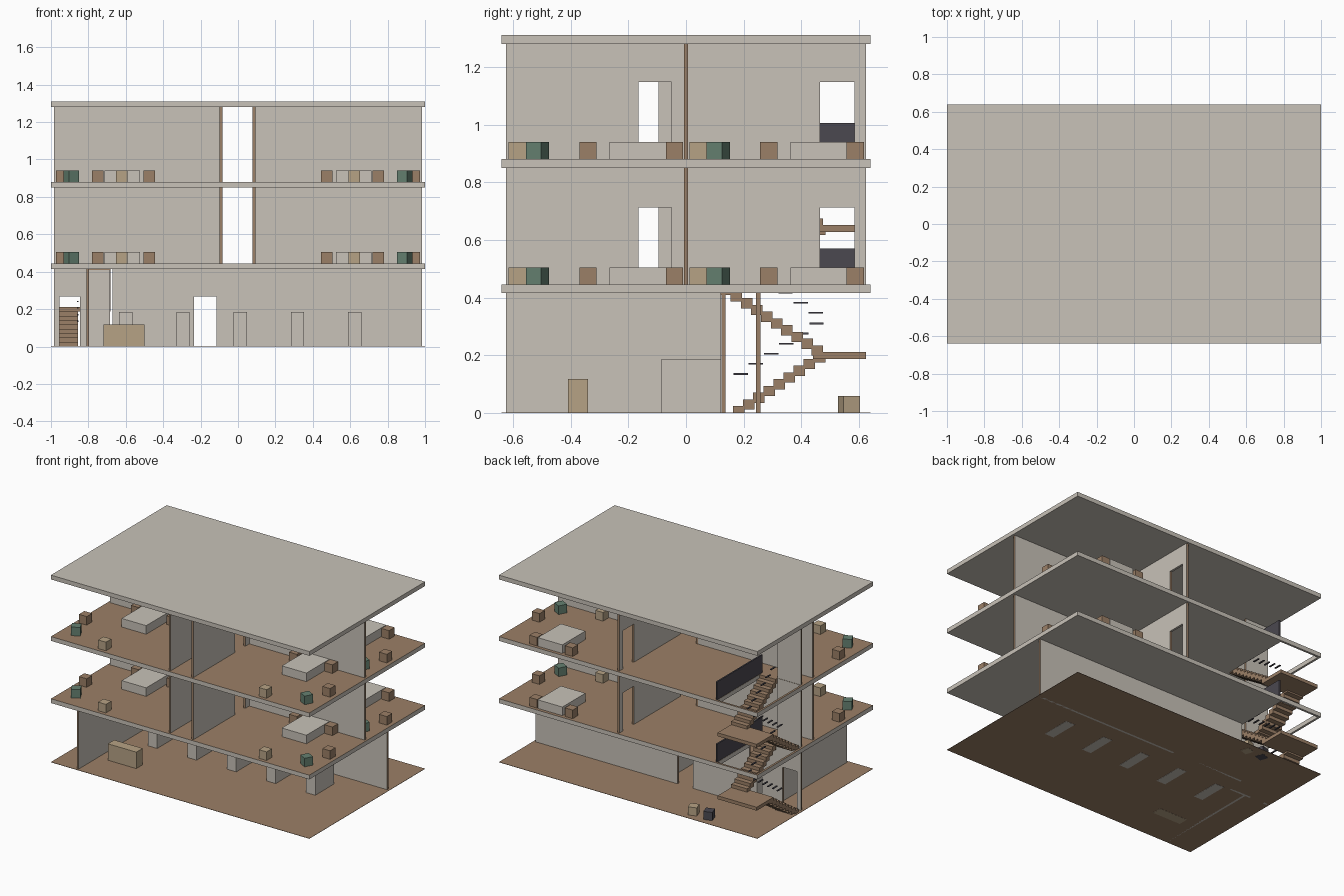
import bpy, bmesh, math
from mathutils import Matrix, Vector

cube = bpy.data.objects.get("Cube")
if cube:
    bpy.data.objects.remove(cube, do_unlink=True)


def material(name, rgb):
    m = bpy.data.materials.new(name)
    m.use_nodes = True
    m.diffuse_color = (*rgb, 1)
    m.node_tree.nodes["Principled BSDF"].inputs["Base Color"].default_value = (*rgb, 1)
    return m


GREY = material("warm grey", (0.58, 0.54, 0.48))
BROWN = material("wood brown", (0.33, 0.215, 0.135))
TAN = material("tan", (0.47, 0.365, 0.235))
GREEN = material("muted green", (0.13, 0.22, 0.165))
DARK = material("charcoal", (0.07, 0.065, 0.08))


def build(name, boxes, mats, rule=None):
    """One object from (x0, x1, y0, y1, z0, z1) boxes; rule(normal) picks a material index."""
    bm = bmesh.new()
    for x0, x1, y0, y1, z0, z1 in boxes:
        place = Matrix.Translation(((x0 + x1) / 2, (y0 + y1) / 2, (z0 + z1) / 2))
        size = Matrix.Diagonal((x1 - x0, y1 - y0, z1 - z0, 1))
        bmesh.ops.create_cube(bm, size=1, matrix=place @ size)
    bm.normal_update()
    if rule:
        for f in bm.faces:
            f.material_index = rule(f.normal)
    me = bpy.data.meshes.new(name)
    bm.to_mesh(me)
    bm.free()
    for m in mats:
        me.materials.append(m)
    ob = bpy.data.objects.new(name, me)
    bpy.context.collection.objects.link(ob)
    return ob


def cube_at(name, x, y, z, mat, size=0.06, turn=0):
    h = size / 2
    ob = build(name, [(-h, h, -h, h, 0, size)], [mat])
    ob.location = (x, y, z)
    ob.rotation_euler.z = math.radians(turn)


T = 0.0075  # half wall thickness


def wall(name, along, pos, a, b, z0, z1, doors=()):
    """Wall along x or y with door gaps; its ends and jambs are wood."""
    spans, start = [], a
    for d0, d1 in doors:
        spans += [(start, d0, z0, z1), (d0, d1, z0 + 0.267, z1)]
        start = d1
    spans.append((start, b, z0, z1))
    if along == "x":
        boxes = [(s, e, pos - T, pos + T, lo, hi) for s, e, lo, hi in spans]
        rule = lambda n: int(abs(n.x) > 0.5)
    else:
        boxes = [(pos - T, pos + T, s, e, lo, hi) for s, e, lo, hi in spans]
        rule = lambda n: int(abs(n.y) > 0.5)
    build(name, boxes, [GREY, BROWN], rule)


# Ground sheet and slabs, the upper floors with a stairwell opening
W, D = 1.0, 0.64
HX0, HX1, HY0, HY1 = -0.985, -0.68, 0.14, 0.625
FLOORS = (0.445, 0.88)
build("ground_floor", [(-W, W, -D, D, 0, 0.002)], [BROWN])
build("roof_slab", [(-W, W, -D, D, 1.28, 1.31)], [GREY])
for i, z in enumerate(FLOORS):
    lo = z - 0.03
    build(f"floor_slab_{i + 1}",
          [(HX1, W, -D, D, lo, z), (-W, HX0, -D, D, lo, z),
           (HX0, HX1, -D, HY0, lo, z), (HX0, HX1, HY1, D, lo, z)],
          [GREY, BROWN], lambda n: int(n.z > 0.5))

# Ground storey walls
E = 0.985
wall("lobby_back_wall", "x", 0.25, -0.67, E, 0, 0.415, [(-0.235, -0.115)])
wall("lobby_side_wall", "y", -0.803, -0.625, 0.122, 0, 0.415)
wall("stair_front_wall", "x", 0.13, -E, -0.685, 0, 0.415, [(-0.955, -0.845)])

# Lobby kiosks, desk and bins
for i in range(5):
    x = -0.6 + 0.306 * i
    build(f"kiosk_{i + 1}", [(x - 0.035, x + 0.035, -0.087, 0.122, -0.001, 0.185)], [GREY])
build("reception_desk", [(-0.72, -0.5, -0.41, -0.34, -0.001, 0.117)], [TAN])
cube_at("tan_bin", -0.455, 0.565, -0.001, TAN, turn=18)
cube_at("dark_bin", -0.575, 0.565, -0.001, DARK, turn=18)


def room(tag, side, dy, z):
    """Bedroom furniture; side mirrors it in x."""
    def spot(name, x, y, mat, turn=0):
        cube_at(f"{name}_{tag}", side * x, y + dy, z, mat, turn=side * turn)
    x0, x1 = sorted((side * 0.525, side * 0.715))
    build(f"bed_{tag}", [(x0, x1, dy - 0.265, dy - 0.01, z, z + 0.06)], [GREY])
    spot("inner_nightstand", 0.475, -0.04, BROWN)
    spot("outer_nightstand", 0.75, -0.04, BROWN)
    spot("side_chest", 0.942, -0.34, BROWN)
    spot("foot_stool", 0.622, -0.585, TAN)
    spot("armchair", 0.892, -0.515, GREEN, -28)


# Upper storeys: walls, stairwell guard and furnished rooms
for i, z in enumerate(FLOORS):
    top, n = z + 0.405, i + 1
    wall(f"corridor_right_wall_{n}", "y", 0.0855, -0.625, 0.625, z, top,
         [(-0.165, -0.05), (0.465, 0.585)])
    wall(f"corridor_left_wall_{n}", "y", -0.0905, -0.625, 0.0075, z, top, [(-0.21, -0.095)])
    wall(f"right_cross_wall_{n}", "x", 0, 0.093, E, z, top)
    wall(f"left_cross_wall_{n}", "x", 0, -E, -0.098, z, top)
    wall(f"stair_wall_{n}", "x", 0.13, -E, -0.803, z, top)
    build(f"stairwell_guard_{n}", [(-0.678, -0.668, 0.122, 0.625, z, z + 0.125)], [DARK])
    room(f"right_front_{n}", 1, 0, z)
    room(f"right_back_{n}", 1, 0.627, z)
    room(f"left_front_{n}", -1, 0, z)

# Two-flight stairs with stepped handrails
RUN, COUNT = 0.035, 9
for n, (base, rise) in enumerate(((0, 0.445), (0.445, 0.435))):
    step = rise / 19
    mid = base + COUNT * step
    lower, upper, rails = [], [], []
    for i in range(COUNT):
        y, z = 0.163 + RUN * i, base + step * i
        lower.append((-0.985, -0.855, y, y + RUN + 0.005, max(base, z - 0.012), z + step))
    for i in range(COUNT + 1):
        y, z = 0.475 - RUN * i, mid + step * i
        upper.append((-0.805, -0.682, y - RUN - 0.005, y, z - 0.012, z + step))
    for i in range(6):
        y, z = 0.165 + 0.0525 * i, base + 0.135 + 0.035 * i
        rails.append((-0.862, -0.852, y, y + 0.05, z - 0.003, z + 0.003))
        y, z = 0.425 - 0.0525 * i, base + 0.347 + 0.035 * i
        rails.append((-0.808, -0.798, y, y + 0.05, z - 0.003, z + 0.003))
    build(f"lower_flight_{n + 1}", lower, [BROWN])
    build(f"upper_flight_{n + 1}", upper, [BROWN])
    build(f"stair_landing_{n + 1}", [(-0.985, -0.682, 0.44, 0.625, mid - 0.024, mid)], [BROWN])
    build(f"handrails_{n + 1}", rails, [DARK])
